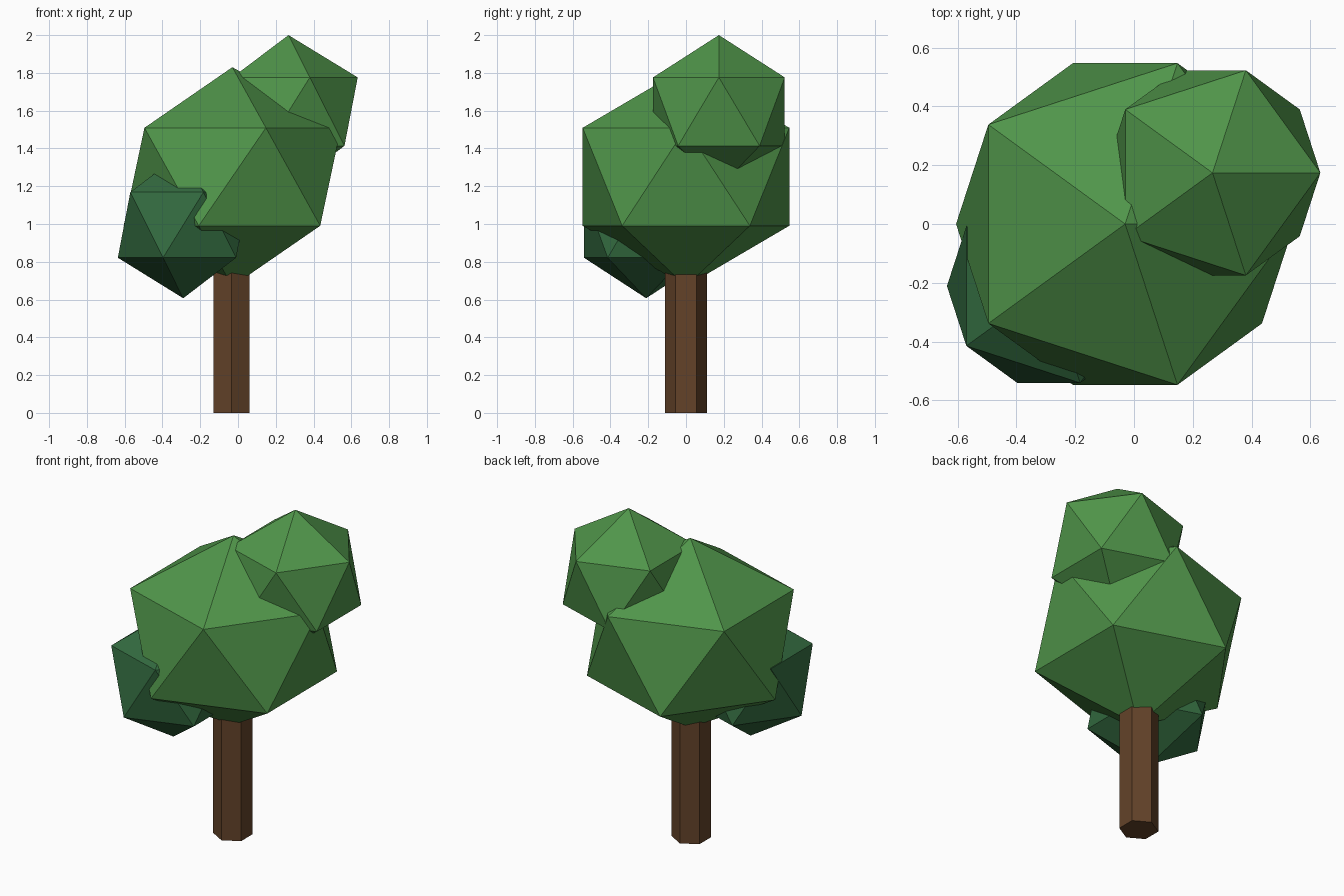
import bpy

if "Cube" in bpy.data.objects:
    bpy.data.objects.remove(bpy.data.objects["Cube"])


def material(name, color):
    m = bpy.data.materials.new(name)
    m.diffuse_color = (*color, 1)
    m.use_nodes = True
    m.node_tree.nodes["Principled BSDF"].inputs["Base Color"].default_value = m.diffuse_color
    return m


leaf = material("leaf green", (0.08, 0.30, 0.068))
dark_leaf = material("dark leaf green", (0.033, 0.145, 0.05))
bark = material("bark brown", (0.125, 0.055, 0.022))


def foliage(name, center, width, height, mat):
    """Faceted twenty-sided leaf clump."""
    bpy.ops.mesh.primitive_ico_sphere_add(subdivisions=1, radius=1, location=center)
    ob = bpy.context.object
    ob.name = name
    ob.scale = (width, width, height)
    ob.data.materials.append(mat)
    bpy.ops.object.transform_apply(location=False, rotation=False, scale=True)


# Leaf clumps
foliage("main_foliage", (-0.03, 0, 1.25), 0.643, 0.58, leaf)
foliage("upper_foliage", (0.267, 0.174, 1.595), 0.41, 0.405, leaf)
foliage("lower_foliage", (-0.29, -0.211, 0.995), 0.387, 0.388, dark_leaf)

# Six-sided trunk, its top sunk into the main clump
bpy.ops.mesh.primitive_cylinder_add(vertices=6, radius=0.11, depth=0.9,
                                    location=(-0.035, 0, 0.45))
trunk = bpy.context.object
trunk.name = "trunk"
trunk.data.materials.append(bark)
